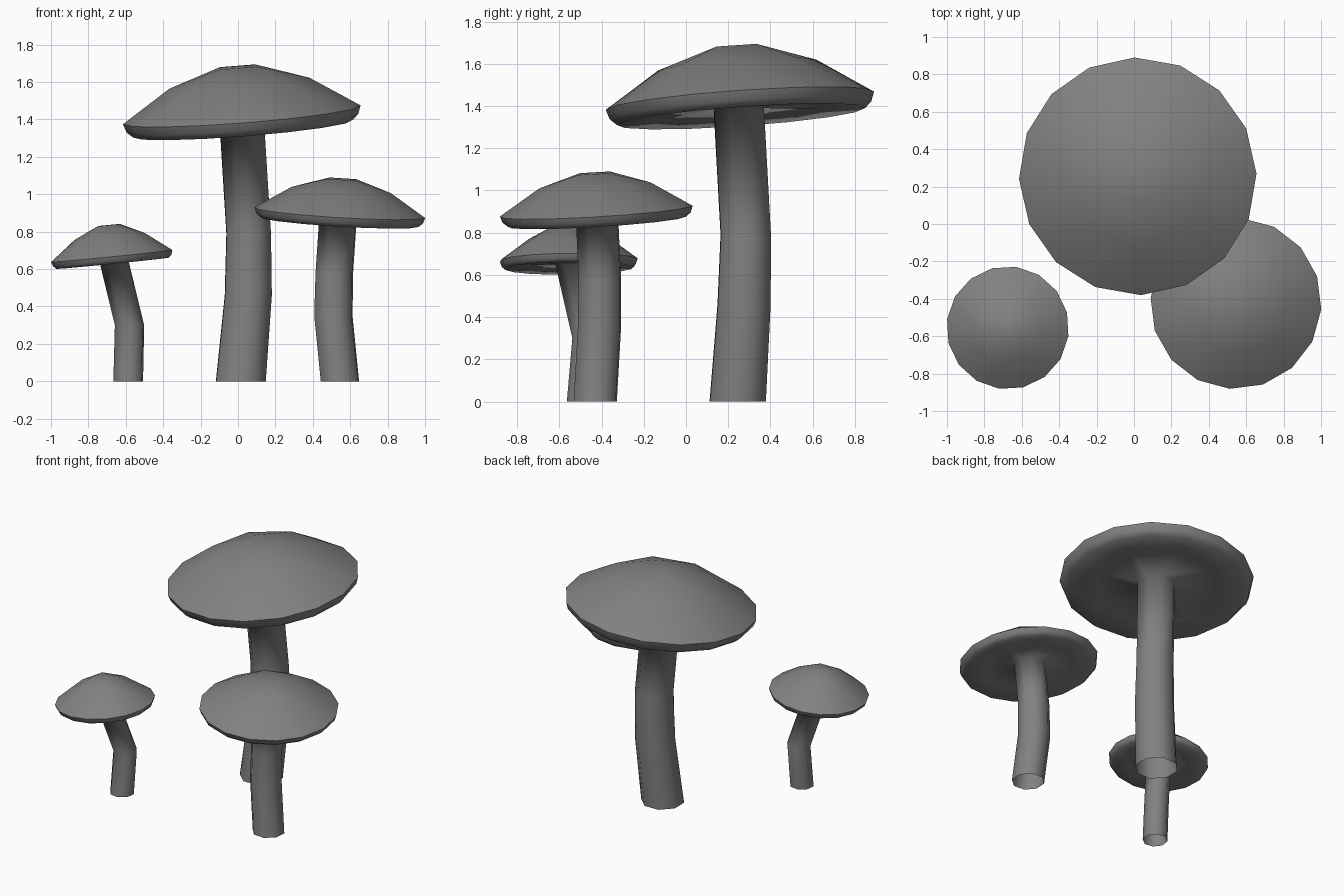
import bpy
import bmesh
from math import cos, sin, pi, radians
from mathutils import Vector

cube = bpy.data.objects.get("Cube")
if cube:
    bpy.data.objects.remove(cube, do_unlink=True)

grey = bpy.data.materials.new("mushroom grey")
grey.use_nodes = True
colour = (0.22, 0.22, 0.22, 1)
grey.diffuse_color = colour
grey.node_tree.nodes["Principled BSDF"].inputs["Base Color"].default_value = colour


def add_ring(bm, count, radius, centre, phase, height=0, tilt=None):
    """Ring of vertices, optionally turned with the cap tilt."""
    verts = []
    for i in range(count):
        a = phase + 2 * pi * i / count
        p = Vector((radius * cos(a), radius * sin(a), height))
        if tilt:
            p.rotate(tilt)
        verts.append(bm.verts.new(p + Vector(centre)))
    return verts


def bridge(bm, a, b):
    n = len(a)
    for i in range(n):
        j = (i + 1) % n
        bm.faces.new((a[i], a[j], b[j], b[i]))


def halve(bm, outer, inner):
    """Join a ring to one with half as many vertices, starting at the same angle."""
    for i in range(len(inner)):
        k = 2 * i
        bm.faces.new((inner[i], outer[k - 1], outer[k]))
        bm.faces.new((inner[i], outer[k], outer[k + 1]))
        bm.faces.new((inner[i], outer[k + 1], inner[(i + 1) % len(inner)]))


def mushroom(name, stem, cap_centre, rim, under, shoulder, crown, slope, turn):
    bm = bmesh.new()
    phase = radians(turn)
    stem_phase = phase + pi / 8
    tilt = Vector((0, 0, 1)).rotation_difference(Vector((-slope[0], -slope[1], 1)))

    def cap_ring(count, ring, start):
        return add_ring(bm, count, ring[0], cap_centre, start, ring[1], tilt)

    # Bent eight-sided stem, open at the foot, flaring into the underside
    rings = [add_ring(bm, 8, r, c, stem_phase) for c, r in stem]
    rings.append(cap_ring(8, under, stem_phase))
    for a, b in zip(rings, rings[1:]):
        bridge(bm, a, b)

    # Sixteen-sided rim, from the lip up to the widest edge
    rims = [cap_ring(16, r, phase) for r in rim]
    for a, b in zip(rims, rims[1:]):
        bridge(bm, a, b)
    lip, edge = rims[0], rims[-1]
    halve(bm, lip[1:] + lip[:1], rings[-1])

    # Crown narrows through eight sides to a small flat square
    middle = cap_ring(8, shoulder, phase)
    top = cap_ring(4, crown, phase + pi / 4)
    halve(bm, edge, middle)
    halve(bm, middle[1:] + middle[:1], top)
    bm.faces.new(top)

    bmesh.ops.recalc_face_normals(bm, faces=bm.faces[:])
    for f in bm.faces:
        f.smooth = True
    for i in range(16):
        bm.edges.get((edge[i - 1], edge[i])).smooth = False
    mesh = bpy.data.meshes.new(name)
    bm.to_mesh(mesh)
    bm.free()
    mesh.materials.append(grey)
    bpy.context.collection.objects.link(bpy.data.objects.new(name, mesh))


# Cap rings are (radius, height above the widest edge)
mushroom("large_mushroom",
         [((0.015, 0.245, 0), 0.143), ((0.055, 0.275, 0.46), 0.135),
          ((0.057, 0.283, 0.79), 0.128), ((0.02, 0.25, 1.39), 0.128)],
         (0.02, 0.255, 1.425),
         [(0.59, -0.075), (0.622, -0.045), (0.637, 0)], (0.42, -0.055),
         (0.375, 0.17), (0.133, 0.257), (0.078, 0.07), 1.4)

mushroom("medium_mushroom",
         [((0.545, -0.43, 0), 0.108), ((0.51, -0.41, 0.35), 0.108),
          ((0.515, -0.408, 0.58), 0.106), ((0.535, -0.422, 0.88), 0.106)],
         (0.545, -0.425, 0.902),
         [(0.425, -0.05), (0.448, -0.03), (0.458, 0)], (0.3, -0.036),
         (0.265, 0.122), (0.1, 0.18), (-0.06, 0.06), -4)

mushroom("small_mushroom",
         [((-0.587, -0.485, 0), 0.082), ((-0.58, -0.46, 0.3), 0.081),
          ((-0.665, -0.54, 0.65), 0.081)],
         (-0.675, -0.555, 0.67),
         [(0.305, -0.039), (0.321, -0.024), (0.329, 0)], (0.21, -0.028),
         (0.19, 0.105), (0.075, 0.166), (0.1, 0.012), -8)
